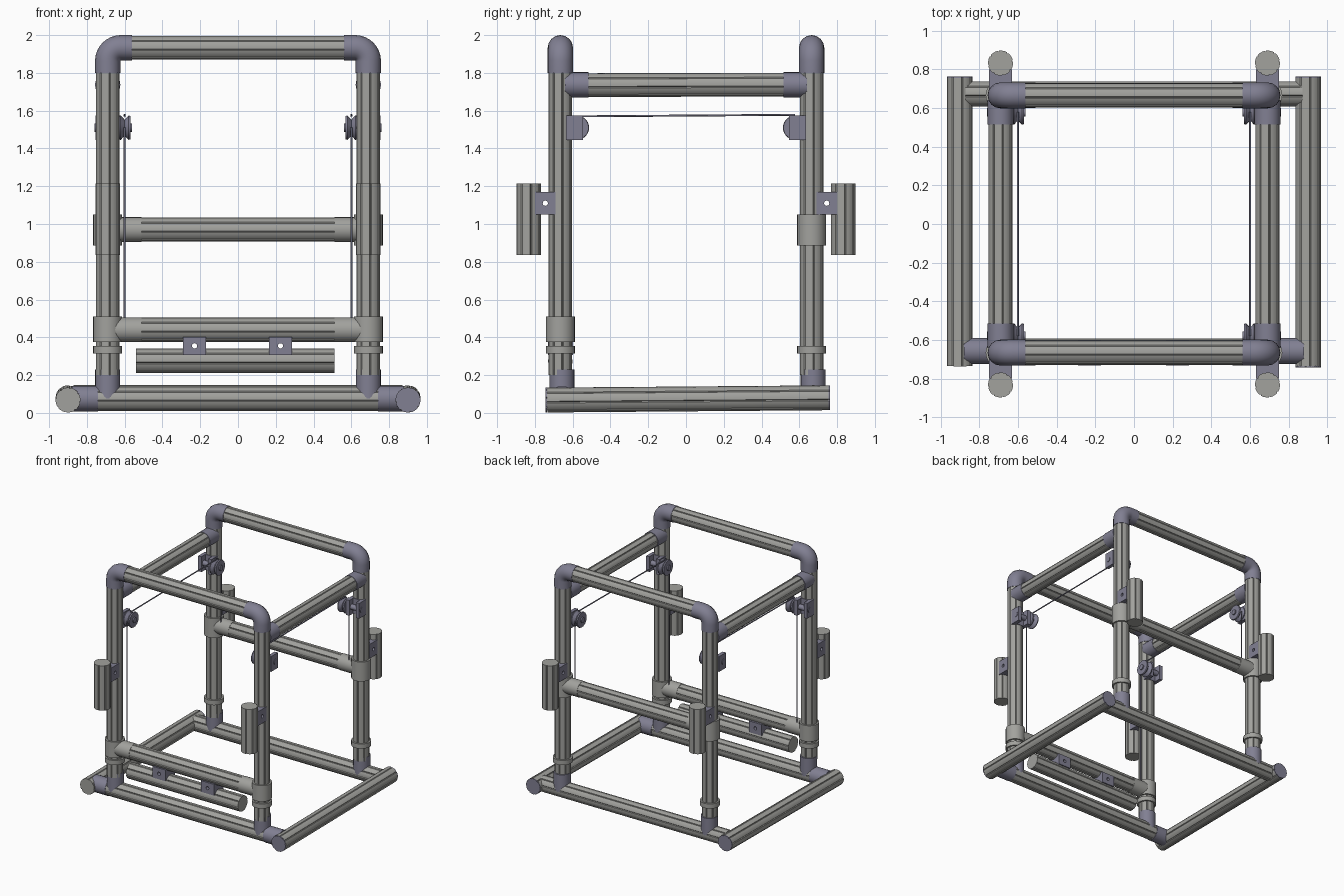
import bpy, bmesh, math
from mathutils import Vector, Matrix

cube = bpy.data.objects.get("Cube")
if cube:
    bpy.data.objects.remove(cube)


def material(name, rgb):
    m = bpy.data.materials.new(name)
    m.use_nodes = True
    m.diffuse_color = (*rgb, 1)
    m.node_tree.nodes["Principled BSDF"].inputs["Base Color"].default_value = (*rgb, 1)
    return m


GRAY = material("warm gray", (0.36, 0.36, 0.34))
SLATE = material("slate", (0.22, 0.215, 0.29))
R = 0.065          # pipe radius
PX, PY = 0.69, 0.665   # post positions
SIDES = (("right", -1), ("left", 1))


def finish(obj, mat):
    obj.data.materials.append(mat)
    bpy.ops.object.select_all(action="DESELECT")
    obj.select_set(True)
    bpy.context.view_layer.objects.active = obj
    if obj.type == "CURVE":
        bpy.ops.object.convert(target="MESH")
    bpy.ops.object.shade_smooth_by_angle(angle=math.radians(32))
    return bpy.context.view_layer.objects.active


def add(name, data):
    obj = bpy.data.objects.new(name, data)
    bpy.context.collection.objects.link(obj)
    return obj


def section(r, grooved):
    """Round outline, optionally with eight shallow grooves."""
    if not grooved:
        return [(math.radians(a), r) for a in range(0, 360, 15)]
    steps = ((-4, 0), (0, 0.006), (4, 0), (15, 0), (30, 0))
    return [(math.radians(45 * k + a + 10), r - d) for k in range(8) for a, d in steps]


def pipe(name, p0, p1, mat=GRAY, r=R, grooved=False, rings=None):
    """Solid of round section from p0 to p1; rings = [(fraction, radius)]."""
    p0, p1 = Vector(p0), Vector(p1)
    axis = p1 - p0
    turn = axis.to_track_quat("Z", "Y")
    bm = bmesh.new()
    loops = []
    for t, rad in rings or ((0, r), (1, r)):
        loops.append([bm.verts.new(p0 + axis * t + turn @ Vector((math.cos(a) * q, math.sin(a) * q, 0)))
                      for a, q in section(rad, grooved)])
    n = len(loops[0])
    for low, high in zip(loops, loops[1:]):
        for i in range(n):
            bm.faces.new((low[i], low[(i + 1) % n], high[(i + 1) % n], high[i]))
    bm.faces.new(loops[0][::-1])
    bm.faces.new(loops[-1])
    mesh = bpy.data.meshes.new(name)
    bm.to_mesh(mesh)
    bm.free()
    return finish(add(name, mesh), mat)


def box(name, center, size, mat=SLATE):
    bm = bmesh.new()
    bmesh.ops.create_cube(bm, size=1, matrix=Matrix.Translation(center) @ Matrix.Diagonal((*size, 1)))
    mesh = bpy.data.meshes.new(name)
    bm.to_mesh(mesh)
    bm.free()
    return finish(add(name, mesh), mat)


def drilled_block(name, center, width, height, depth, spin):
    """Block with a through hole, facing y, turned about z by spin."""
    curve = bpy.data.curves.new(name, "CURVE")
    curve.dimensions, curve.fill_mode, curve.extrude = "2D", "BOTH", depth / 2
    w, h = width / 2, height / 2
    hole = [(0.014 * math.cos(k * math.pi / 6), 0.014 * math.sin(k * math.pi / 6)) for k in range(12)]
    for pts in ([(-w, -h), (w, -h), (w, h), (-w, h)], hole):
        s = curve.splines.new("POLY")
        s.points.add(len(pts) - 1)
        s.use_cyclic_u = True
        for p, (x, y) in zip(s.points, pts):
            p.co = (x, y, 0, 1)
    obj = add(name, curve)
    obj.matrix_world = (Matrix.Translation(center) @ Matrix.Rotation(spin, 4, "Z")
                        @ Matrix.Rotation(math.pi / 2, 4, "X"))
    return finish(obj, SLATE)


def elbow(name, s, y):
    """Rounded top corner joining a post to the top bar."""
    curve = bpy.data.curves.new(name, "CURVE")
    curve.dimensions, curve.bevel_depth, curve.bevel_resolution = "3D", 0.067, 6
    curve.use_fill_caps = True
    bend = 0.07
    pts = [(PX, 1.8)]
    for k in range(9):
        a = k * math.pi / 16
        pts.append((PX - bend + bend * math.cos(a), 1.933 - bend + bend * math.sin(a)))
    pts.append((0.56, 1.933))
    spline = curve.splines.new("POLY")
    spline.points.add(len(pts) - 1)
    for p, (x, z) in zip(spline.points, pts):
        p.co = (s * x, y, z, 1)
    finish(add(name, curve), SLATE)


# Front and back frames
for end, e, cross in (("front", -1, 0.44), ("back", 1, 0.97)):
    y = e * PY
    base_z = 0.075 if e < 0 else 0.082
    pipe(f"{end}_base_rail", (-0.87, y + 0.008, base_z), (0.87, y + 0.008, base_z), grooved=True)
    pipe(f"{end}_top_bar", (-0.58, y, 1.933), (0.58, y, 1.933), r=0.063, grooved=True)
    # Crossbar sliding on the posts
    pipe(f"{end}_crossbar", (-0.52, y, cross), (0.52, y, cross), r=0.064, grooved=True)

    for side, s in SIDES:
        x = s * PX
        tag = f"{end}_{side}"
        pipe(f"{tag}_post", (x, y, 0.2), (x, y, 1.82), r=0.063, grooved=True)
        elbow(f"{tag}_elbow", s, y)
        pipe(f"{tag}_base_tee", (x, y + 0.008, base_z), (x, y + 0.008, 0.23), SLATE, 0.066)
        if e < 0:
            pipe(f"{tag}_base_sleeve", (s * 0.74, y + 0.008, base_z), (s * 0.88, y + 0.008, base_z), SLATE, 0.068)

        # Sliding tee, crossbar socket and stop collar
        low, high = (0.375, 0.51) if e < 0 else (0.885, 1.05)
        pipe(f"{tag}_slider", (x, y, low), (x, y, high), r=0.077)
        pipe(f"{tag}_crossbar_socket", (x, y, cross), (s * 0.51, y, cross), r=0.066)
        pipe(f"{tag}_stop_collar", (x, y, 0.315), (x, y, 0.355), r=0.077)

        # Upright handle and its drilled bracket
        pipe(f"{tag}_handle", (x, e * 0.832, 0.835), (x, e * 0.832, 1.215), grooved=True)
        drilled_block(f"{tag}_handle_bracket", (x, e * 0.745, 1.11), 0.11, 0.12, 0.12, math.pi / 2)

        # Pulley with channel bracket
        py = e * 0.578
        pipe(f"{tag}_pulley", (s * 0.57, py, 1.51), (s * 0.63, py, 1.51), SLATE,
             rings=((0, 0.062), (0.15, 0.065), (0.5, 0.042), (0.85, 0.065), (1, 0.062)))
        pipe(f"{tag}_pulley_hub", (s * 0.56, py, 1.51), (s * 0.76, py, 1.51), SLATE, 0.022)
        for part, px in (("inner", 0.647), ("outer", 0.74)):
            box(f"{tag}_pulley_{part}_plate", (s * px, e * 0.59, 1.51), (0.03, 0.09, 0.13))
        box(f"{tag}_pulley_web", (s * PX, e * 0.613, 1.51), (0.09, 0.03, 0.13))

        # Cable drop from pulley to crossbar
        pipe(f"{tag}_cable", (s * 0.6, e * 0.63, cross), (s * 0.6, e * 0.63, 1.51), SLATE, 0.005)

# Side rails, upper side bars and cable spans
for side, s in SIDES:
    x = s * PX
    pipe(f"{side}_base_rail", (s * 0.9, -0.735, 0.068), (s * 0.9, 0.755, 0.08), r=0.066, grooved=True)
    pipe(f"{side}_upper_bar", (x, -0.6, 1.735), (x, 0.6, 1.738), r=0.063, grooved=True)
    pipe(f"{side}_cable_span", (s * 0.6, -0.578, 1.57), (s * 0.6, 0.578, 1.578), SLATE, 0.005)
    for end, e in (("front", -1), ("back", 1)):
        pipe(f"{end}_{side}_upper_socket", (x, e * 0.64, 1.737), (x, e * 0.515, 1.737), SLATE, 0.067)
        if e > 0 or s > 0:
            y, z = (0.755, 0.08) if e > 0 else (-0.735, 0.068)
            pipe(f"{end}_{side}_end_cap", (s * 0.9, y, z), (s * 0.9, y + e * 0.008, z), SLATE, 0.066, True)

# Foot bar hung under the front crossbar
pipe("foot_bar", (-0.54, -PY, 0.275), (0.51, -PY, 0.275), grooved=True)
for side, x in (("right", -0.23), ("left", 0.225)):
    drilled_block(f"{side}_foot_bar_bracket", (x, -PY, 0.355), 0.12, 0.095, 0.132, 0)
